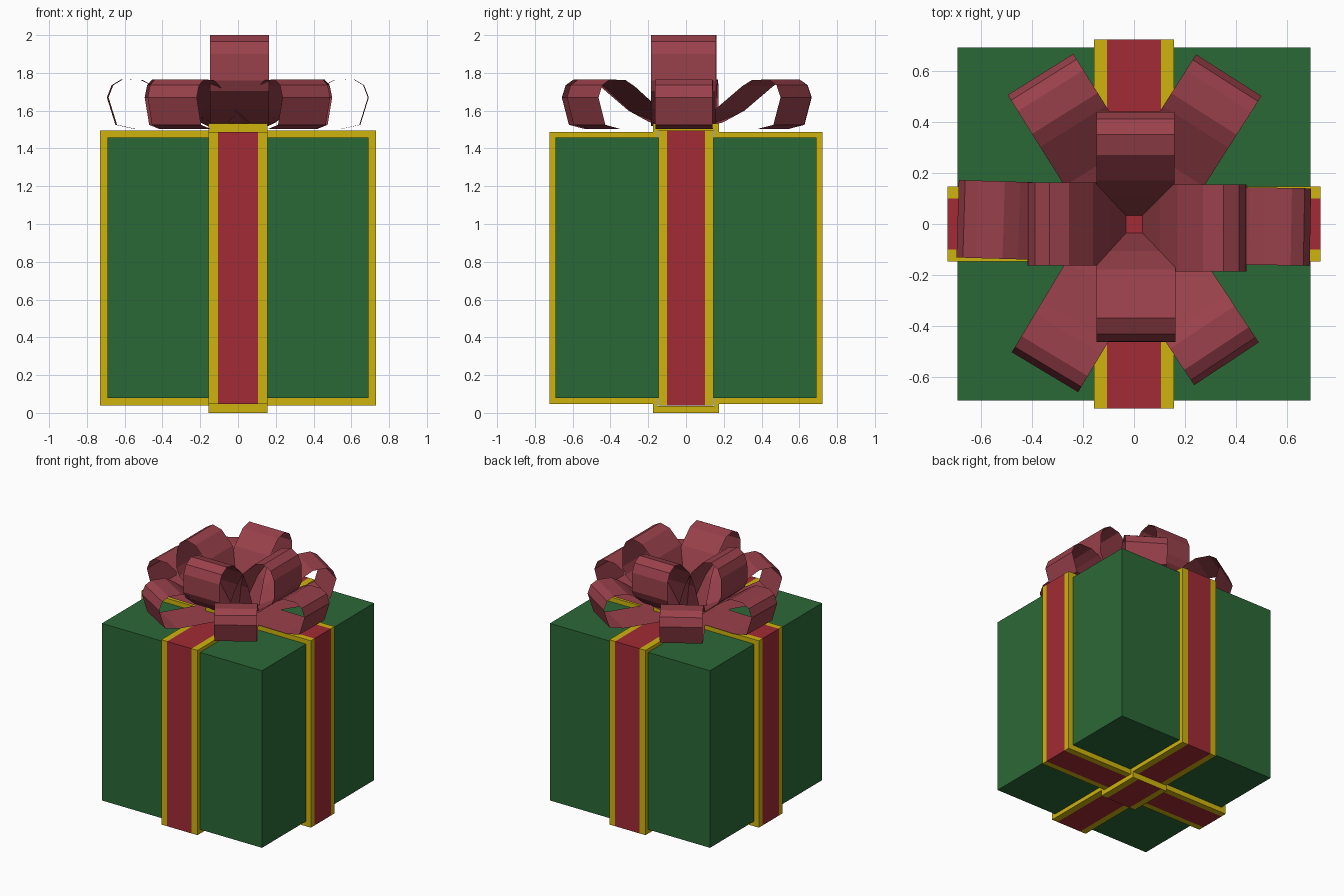
import bpy, bmesh
from math import radians, cos, sin

if "Cube" in bpy.data.objects:
    bpy.data.objects.remove(bpy.data.objects["Cube"])

ZC = 0.766  # height of the box centre


def material(name, rgb):
    m = bpy.data.materials.new(name)
    m.diffuse_color = (*rgb, 1)
    m.use_nodes = True
    m.node_tree.nodes["Principled BSDF"].inputs["Base Color"].default_value = m.diffuse_color
    return m


GREEN = material("green_paper", (0.024, 0.14, 0.038))
GOLD = material("gold_trim", (0.62, 0.45, 0.004))
RED = material("red_ribbon", (0.36, 0.024, 0.035))
BOW = material("bow_red", (0.32, 0.052, 0.070))


def finish(bm, name, mats, closed=True):
    if closed:
        bmesh.ops.remove_doubles(bm, verts=bm.verts, dist=1e-5)
        bmesh.ops.recalc_face_normals(bm, faces=bm.faces)
    me = bpy.data.meshes.new(name)
    bm.to_mesh(me)
    bm.free()
    for m in mats:
        me.materials.append(m)
    ob = bpy.data.objects.new(name, me)
    bpy.context.collection.objects.link(ob)
    return ob


def ring(quarter):
    """Mirror a quarter outline into a closed loop."""
    top = quarter + [(-a, b) for a, b in reversed(quarter)]
    return top + [(-a, -b) for a, b in top]


def ribbon(name, outer, inner, half, red_half, along_x, steps=()):
    """Band around the box: red centre strip with gold borders and sides."""
    bm = bmesh.new()
    outer, inner = ring(outer), ring(inner)
    n = len(outer)

    def pt(p, w):
        return bm.verts.new((p[0], w, p[1] + ZC) if along_x else (w, p[0], p[1] + ZC))

    def quad(a, wa, b, wb, c, wc, d, wd, mat):
        bm.faces.new([pt(a, wa), pt(b, wb), pt(c, wc), pt(d, wd)]).material_index = mat

    ws = [-half, -red_half, red_half, half]
    for i in range(n):
        p, q = outer[i], outer[(i + 1) % n]
        r, s = inner[i], inner[(i + 1) % n]
        for k in range(3):
            mat = 1 if k == 1 and i not in steps else 0
            quad(p, ws[k], q, ws[k], q, ws[k + 1], p, ws[k + 1], mat)
        for w in (-half, half):
            quad(p, w, q, w, s, w, r, w, 0)
        quad(r, -half, s, -half, s, half, r, half, 0)
    return finish(bm, name, [GOLD, RED])


def bow_loop(name, profile, angle, width, shift=0.0, scale=1.0):
    """Thin sheet following a radial profile, turned about z."""
    bm = bmesh.new()
    c, s = cos(radians(angle)), sin(radians(angle))
    rows = []
    for r, z in profile:
        r *= scale
        rows.append([bm.verts.new((r * c - w * s, r * s + w * c, z))
                     for w in (shift - width / 2, shift + width / 2)])
    for a, b in zip(rows, rows[1:]):
        bm.faces.new((a[0], b[0], b[1], a[1]))
    return finish(bm, name, [BOW], closed=False)


# Gift box
bm = bmesh.new()
bmesh.ops.create_cube(bm, size=1.38)
bmesh.ops.translate(bm, verts=bm.verts, vec=(0, 0, ZC + 0.002))
finish(bm, "gift_box", [GREEN])

# Ribbons: the front-to-back one steps over the side-to-side one
ribbon("side_ribbon", [(0.73, 0.728)], [(0.688, 0.688)], 0.146, 0.1, True)
ribbon("front_ribbon",
       [(0.722, 0.72), (0.175, 0.72), (0.175, 0.766)],
       [(0.688, 0.688), (0.15, 0.688), (0.15, 0.73)],
       0.156, 0.105, False, steps=(1, 3, 7, 9))

# Lower bow loops
low = [(0.0, 1.502), (0.30, 1.502), (0.54, 1.502), (0.645, 1.525), (0.69, 1.67),
       (0.665, 1.735), (0.615, 1.765), (0.51, 1.762), (0.45, 1.73), (0.27, 1.60),
       (0.14, 1.54), (0.0, 1.503)]
for i, (ang, sc) in enumerate([(-1, 1), (57.5, 1), (122, 1), (178.3, 1),
                               (239, 0.98), (303.5, 0.95)]):
    bow_loop(f"lower_bow_loop_{i + 1}", low, ang, 0.303, scale=sc)

# Upper bow loops
high = [(0.02, 1.52), (0.17, 1.54), (0.30, 1.61), (0.415, 1.705), (0.44, 1.76),
        (0.438, 1.90), (0.41, 1.965), (0.35, 2.0), (0.27, 1.98), (0.17, 1.88),
        (0.10, 1.74), (0.03, 1.52)]
for i, (ang, width, shift, sc) in enumerate([
        (0, 0.34, -0.015, 1.0), (90, 0.305, -0.005, 1.0),
        (180, 0.325, 0.0, 0.945), (270, 0.31, 0.008, 1.05)]):
    bow_loop(f"upper_bow_loop_{i + 1}", high, ang, width, shift, sc)
